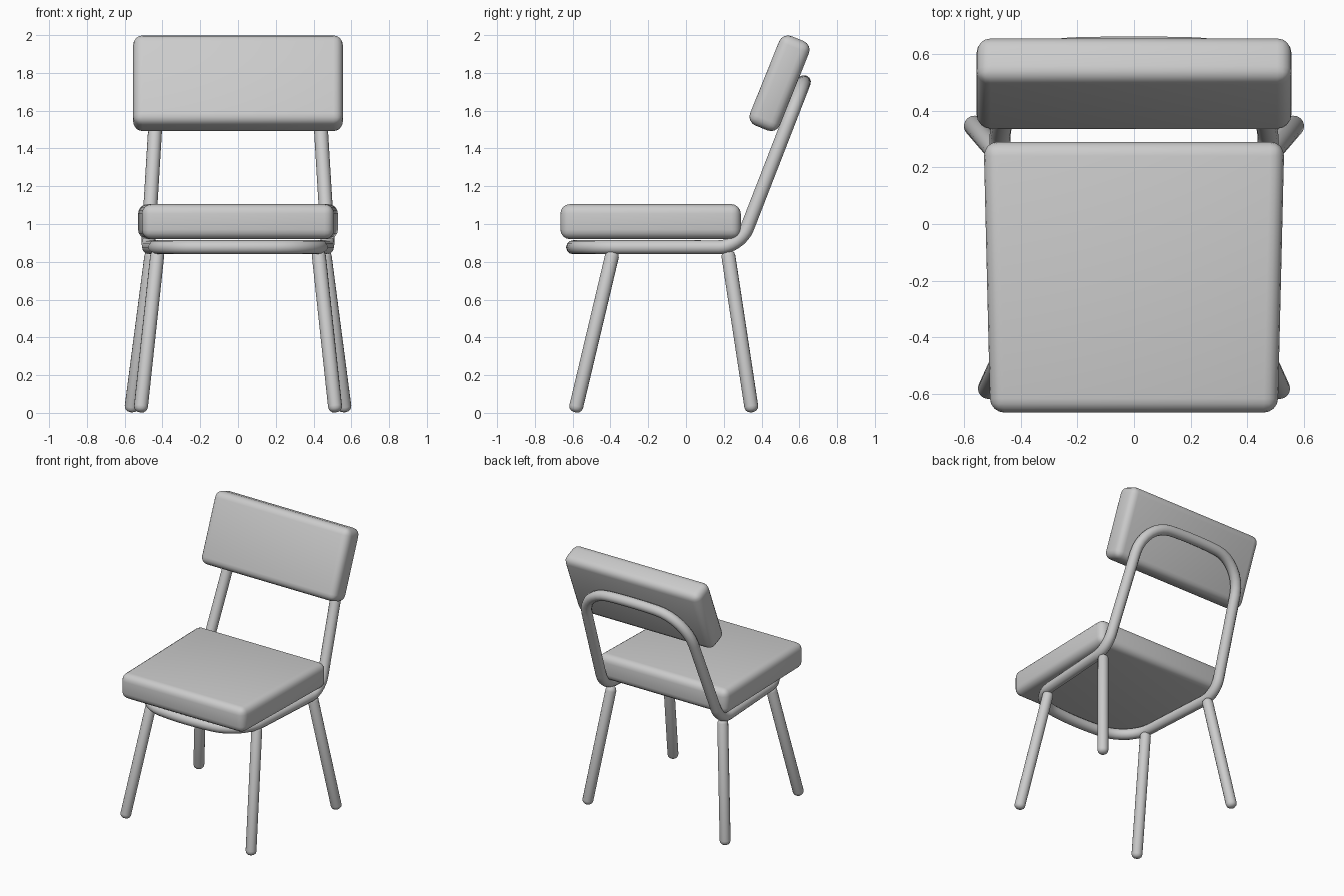
import bpy, bmesh, math
from mathutils import Vector, Matrix

if "Cube" in bpy.data.objects:
    bpy.data.objects.remove(bpy.data.objects["Cube"])

R = 0.037  # tube radius


def finish(name, bm, bevel, segments, limit=30):
    mesh = bpy.data.meshes.new(name)
    bmesh.ops.recalc_face_normals(bm, faces=bm.faces[:])
    bm.to_mesh(mesh)
    bm.free()
    ob = bpy.data.objects.new(name, mesh)
    bpy.context.collection.objects.link(ob)
    mod = ob.modifiers.new("round_edges", 'BEVEL')
    mod.width = bevel
    mod.segments = segments
    mod.limit_method = 'ANGLE'
    mod.angle_limit = math.radians(limit)
    for p in mesh.polygons:
        p.use_smooth = True
    return ob


def cushion(name, size, front_half_width=None):
    bm = bmesh.new()
    bmesh.ops.create_cube(bm, size=1)
    for v in bm.verts:
        v.co = Vector(a * b for a, b in zip(v.co, size))
        if front_half_width and v.co.y < 0:
            v.co.x = math.copysign(front_half_width, v.co.x)
    return finish(name, bm, 0.05, 4)


def leg(name, top, foot):
    top, foot = Vector(top), Vector(foot)
    axis = top - foot
    bm = bmesh.new()
    m = Matrix.Translation((top + foot) / 2) @ axis.to_track_quat('Z', 'Y').to_matrix().to_4x4()
    bmesh.ops.create_cone(bm, cap_ends=True, segments=16, radius1=R, radius2=R,
                          depth=axis.length, matrix=m)
    return finish(name, bm, 0.03, 3, 60)


def rounded_loop(corners, steps=8):
    """Round each (point, tangent length) corner of a closed polygon."""
    out = []
    n = len(corners)
    for i, (p, t) in enumerate(corners):
        p = Vector(p)
        a = p + (Vector(corners[i - 1][0]) - p).normalized() * t
        b = p + (Vector(corners[(i + 1) % n][0]) - p).normalized() * t
        h1, h2 = a.lerp(p, 0.56), b.lerp(p, 0.56)
        for k in range(steps + 1):
            s = k / steps
            q = 1 - s
            out.append(a * q**3 + h1 * 3 * q * q * s + h2 * 3 * q * s * s + b * s**3)
    return out


# Seat cushion, slightly narrower at the front
seat = cushion("seat", (1.06, 0.955, 0.185), 0.507)
seat.location = (0, -0.1875, 1.0125)

# Tilted backrest cushion
back = cushion("backrest", (1.11, 0.17, 0.51))
back.location = (0, 0.495, 1.745)
back.rotation_euler.x = -math.radians(22)

# Continuous bent tube under the seat and up behind the backrest
right = [((0.425, -0.56, 0.877), 0.21),
         ((0.477, 0.284, 0.877), 0.11),
         ((0.425, 0.618, 1.735), 0.23)]
left = [((-p[0], p[1], p[2]), t) for p, t in reversed(right)]
loop = [((0, -0.61, 0.877), 0.18)] + right + [((0, 0.626, 1.755), 0.15)] + left
pts = rounded_loop(loop)
curve = bpy.data.curves.new("tube_frame", 'CURVE')
curve.dimensions = '3D'
curve.bevel_depth = R
curve.bevel_resolution = 4
spline = curve.splines.new('POLY')
spline.points.add(len(pts) - 1)
for sp, p in zip(spline.points, pts):
    sp.co = (*p, 1)
spline.use_cyclic_u = True
spline.use_smooth = True
frame = bpy.data.objects.new("tube_frame", curve)
bpy.context.collection.objects.link(frame)

# Four splayed legs
for side, s in (("left", -1), ("right", 1)):
    leg("front_leg_" + side, (s * 0.425, -0.385, 0.86), (s * 0.517, -0.588, 0.004))
    leg("back_leg_" + side, (s * 0.455, 0.22, 0.86), (s * 0.567, 0.35, 0.004))
